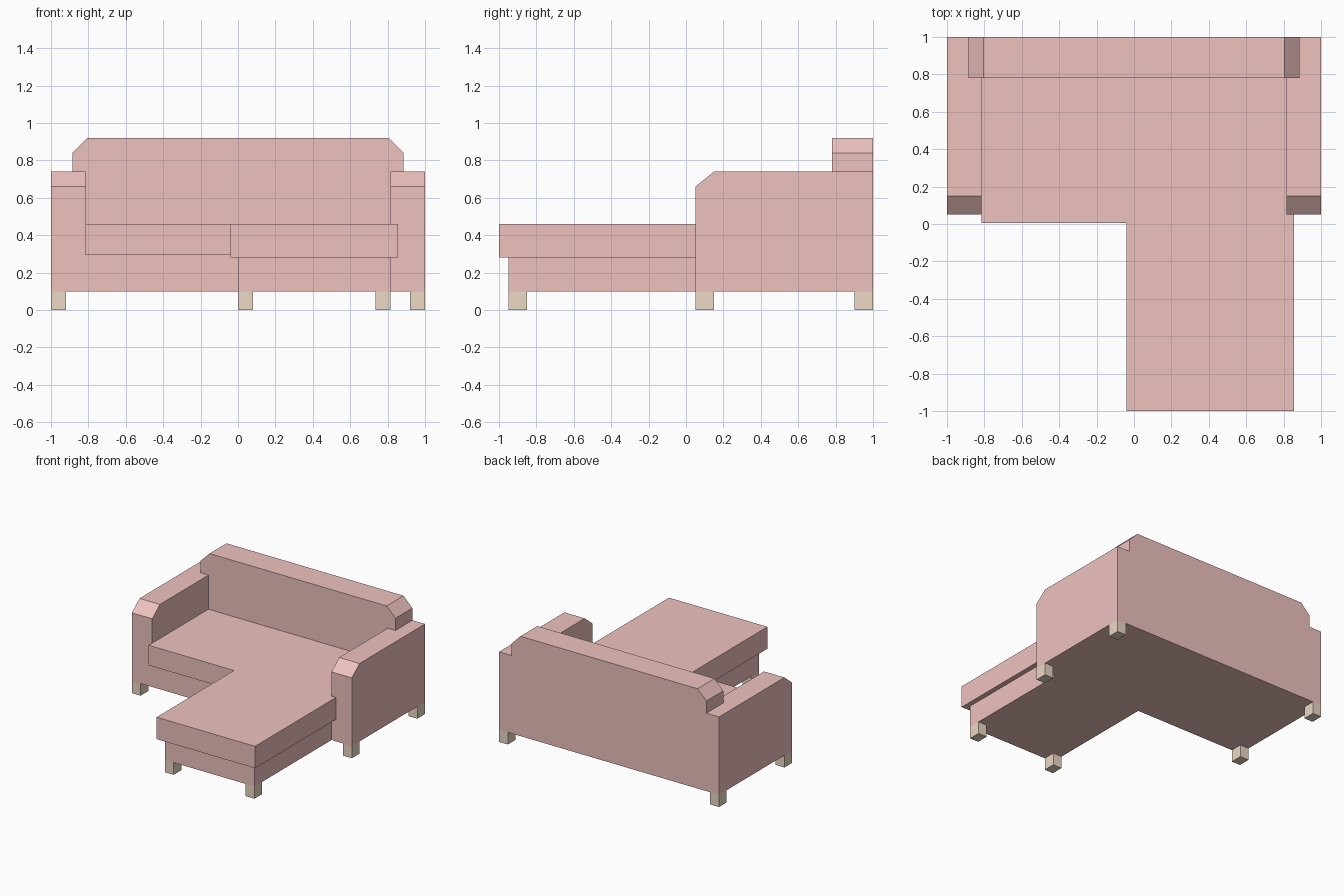
import bpy, bmesh
from mathutils import Vector

if "Cube" in bpy.data.objects:
    bpy.data.objects.remove(bpy.data.objects["Cube"])


def material(name, color):
    m = bpy.data.materials.new(name)
    m.diffuse_color = (*color, 1)
    m.use_nodes = True
    m.node_tree.nodes["Principled BSDF"].inputs["Base Color"].default_value = m.diffuse_color
    return m


FABRIC = material("coral_fabric", (0.86, 0.54, 0.52))
WOOD = material("pale_wood", (0.83, 0.69, 0.55))


def prism(name, profile, axis, lo, hi, mat, mirror=False):
    """Extrude a 2D profile along an axis, between lo and hi."""
    def place(p):
        co = list(p)
        co.insert("xyz".index(axis), lo)
        return co
    bm = bmesh.new()
    face = bm.faces.new([bm.verts.new(place(p)) for p in profile])
    ext = bmesh.ops.extrude_face_region(bm, geom=[face], use_keep_orig=True)
    step = Vector((0, 0, 0))
    step["xyz".index(axis)] = hi - lo
    verts = [g for g in ext["geom"] if isinstance(g, bmesh.types.BMVert)]
    bmesh.ops.translate(bm, vec=step, verts=verts)
    bmesh.ops.recalc_face_normals(bm, faces=bm.faces)
    mesh = bpy.data.meshes.new(name)
    bm.to_mesh(mesh)
    bm.free()
    mesh.materials.append(mat)
    obj = bpy.data.objects.new(name, mesh)
    bpy.context.collection.objects.link(obj)
    if mirror:
        obj.modifiers.new("Mirror", 'MIRROR')
    return obj


def box(name, x, y, z, mat, mirror=False):
    rect = [(x[0], y[0]), (x[1], y[0]), (x[1], y[1]), (x[0], y[1])]
    return prism(name, rect, "z", *z, mat, mirror)


IN = 0.815  # inner face of the arms

# Arms with a sloped front top edge
prism("arms", [(0.05, 0.1), (0.05, 0.66), (0.15, 0.74), (1, 0.74), (1, 0.1)],
      "x", IN, 1, FABRIC, mirror=True)

# Backrest, fits between the arms and overhangs them with clipped corners
half = [(IN, 0.1), (IN, 0.74), (0.885, 0.74), (0.885, 0.84), (0.805, 0.92)]
prism("backrest", half + [(-x, z) for x, z in reversed(half)],
      "y", 0.78, 1, FABRIC)

# Sofa and chaise bases
box("sofa_base", (-IN, 0), (0.05, 0.78), (0.1, 0.295), FABRIC)
box("chaise_base", (0, IN), (-0.95, 0.78), (0.1, 0.28), FABRIC)

# Seat cushion, and chaise cushion notched around the right arm
box("seat_cushion", (-IN, -0.04), (0.005, 0.78), (0.295, 0.46), FABRIC)
prism("chaise_cushion",
      [(-0.04, -1), (0.855, -1), (0.855, 0.05), (IN, 0.05), (IN, 0.78), (-0.04, 0.78)],
      "z", 0.28, 0.46, FABRIC)

# Legs: mirrored pairs under the arms, two more under the chaise
for name, y in (("front_legs", 0.05), ("back_legs", 0.9)):
    box(name, (0.92, 1), (y, y + 0.1), (0, 0.1), WOOD, mirror=True)
for name, x in (("chaise_leg_left", 0), ("chaise_leg_right", IN - 0.08)):
    box(name, (x, x + 0.08), (-0.95, -0.85), (0, 0.1), WOOD)
